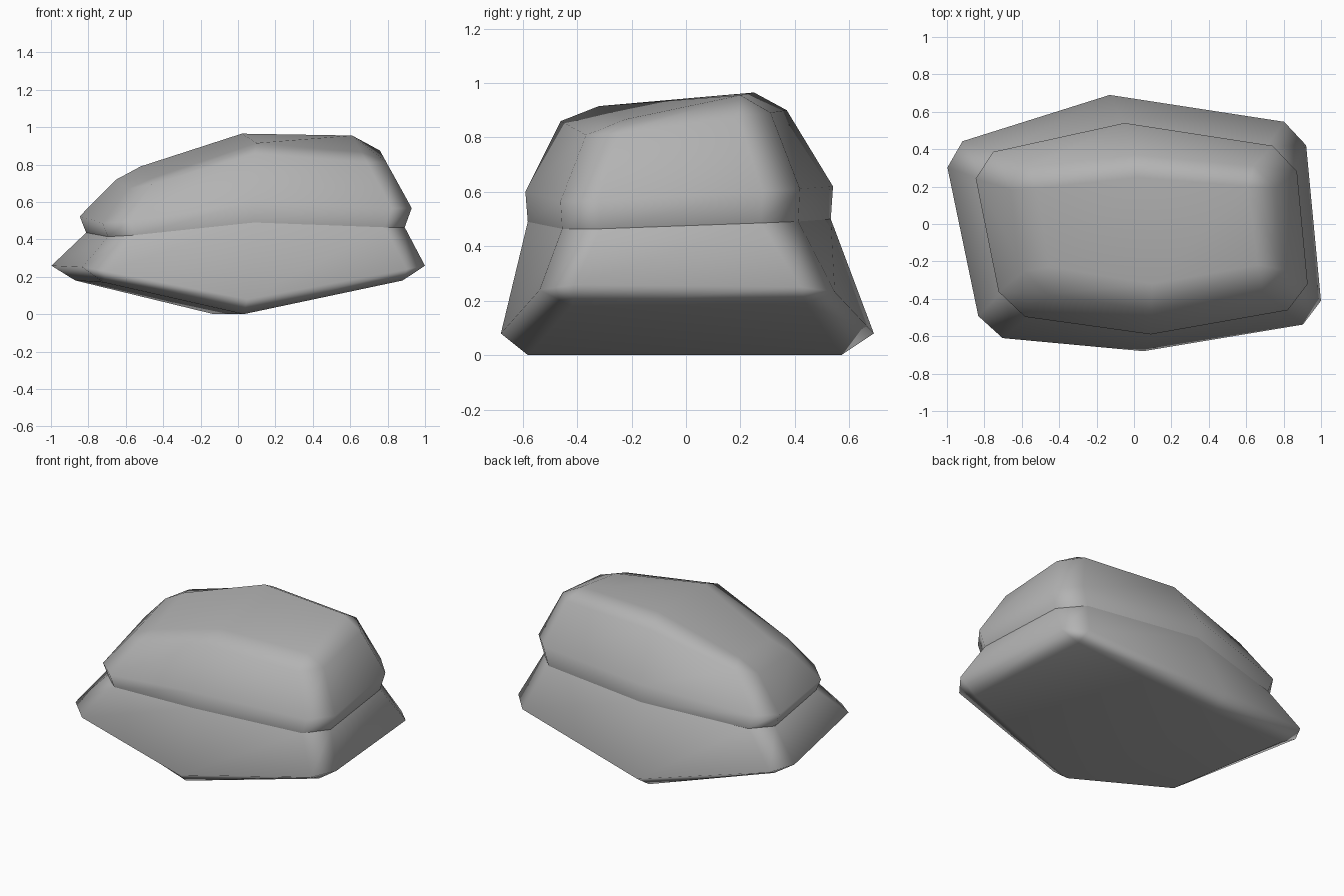
import bpy
import bmesh
from mathutils import Vector

default_cube = bpy.data.objects.get("Cube")
if default_cube:
    bpy.data.objects.remove(default_cube, do_unlink=True)

# Stone material
stone = bpy.data.materials.new("stone grey")
stone.use_nodes = True
stone_colour = (0.45, 0.45, 0.45, 1)
stone.diffuse_color = stone_colour
stone.node_tree.nodes["Principled BSDF"].inputs["Base Color"].default_value = stone_colour

# Six-cornered outlines in the order:
# back left, front left, front middle, front right, back right, back middle
MIDDLES = (2, 5)
underside = [(-.87, .33, .18), (-.72, -.49, .17), (.03, -.58, 0),
             (.88, -.42, .18), (.80, .44, .19), (-.13, .57, 0)]
skirt = [(-1.02, .41, .26), (-.81, -.6, .25), (.05, -.68, .08),
         (1.01, -.52, .26), (.91, .53, .25), (-.13, .69, .08)]
shoulder = [(-.87, .36, .53), (-.7, -.48, .48), (.09, -.59, .6),
            (.94, -.44, .56), (.86, .4, .61), (-.05, .54, .62)]
waist_heights = [.44, .41, .49, .46, .49, .5]
waist = [(x * .96, y * .985, z) for (x, y, _), z in zip(shoulder, waist_heights)]
brow = [(-.67, .29, .73), (-.57, -.36, .66), (.09, -.46, .86),
        (.8, -.35, .8), (.75, .3, .89), (0, .37, .9)]
crown = [(-.52, .19, .79), (-.45, -.23, .73), (.1, -.32, .915),
         (.66, -.22, .867), (.61, .2, .955), (.02, .25, .965)]

bm = bmesh.new()


def plain_ring(corners):
    """One vertex per corner."""
    return [[bm.verts.new(p)] for p in corners]


def chamfered_ring(corners, cut):
    """Two vertices per outer corner, one per middle point."""
    points = [Vector(p) for p in corners]
    ring = []
    for i, p in enumerate(points):
        if i in MIDDLES:
            ring.append([bm.verts.new(p)])
        else:
            neighbours = (points[i - 1], points[(i + 1) % len(points)])
            ring.append([bm.verts.new(p + (n - p).normalized() * cut) for n in neighbours])
    return ring


def bridge(lower, upper):
    """Join two rings with side faces and corner faces."""
    for i in range(len(lower)):
        j = (i + 1) % len(lower)
        bm.faces.new((lower[i][-1], lower[j][0], upper[j][0], upper[i][-1]))
        corner = lower[i] + upper[i][::-1]
        if len(corner) > 2:
            bm.faces.new(corner)


def cap(ring):
    """Close a ring with two faces folded along the middle."""
    v = [group[0] for group in ring]
    bm.faces.new((v[5], v[0], v[1], v[2]))
    bm.faces.new((v[2], v[3], v[4], v[5]))


# Stacked rings from the keel to the crown
waist_ring = chamfered_ring(waist, .12)
rings = [plain_ring(underside), chamfered_ring(skirt, .11), waist_ring,
         chamfered_ring(shoulder, .12), chamfered_ring(brow, .11), plain_ring(crown)]
for lower, upper in zip(rings, rings[1:]):
    bridge(lower, upper)
cap(rings[0])
cap(rings[-1])
bmesh.ops.recalc_face_normals(bm, faces=bm.faces[:])

# Soft shading everywhere except the crease round the waist
for face in bm.faces:
    face.smooth = True
waist_verts = {v for group in waist_ring for v in group}
for edge in bm.edges:
    edge.smooth = not all(v in waist_verts for v in edge.verts)

mesh = bpy.data.meshes.new("rock")
bm.to_mesh(mesh)
bm.free()
mesh.materials.append(stone)
rock = bpy.data.objects.new("rock", mesh)
bpy.context.collection.objects.link(rock)

# Large faces keep flat shading, bevels blend between them
weighted = rock.modifiers.new("weighted normals", 'WEIGHTED_NORMAL')
weighted.keep_sharp = True
